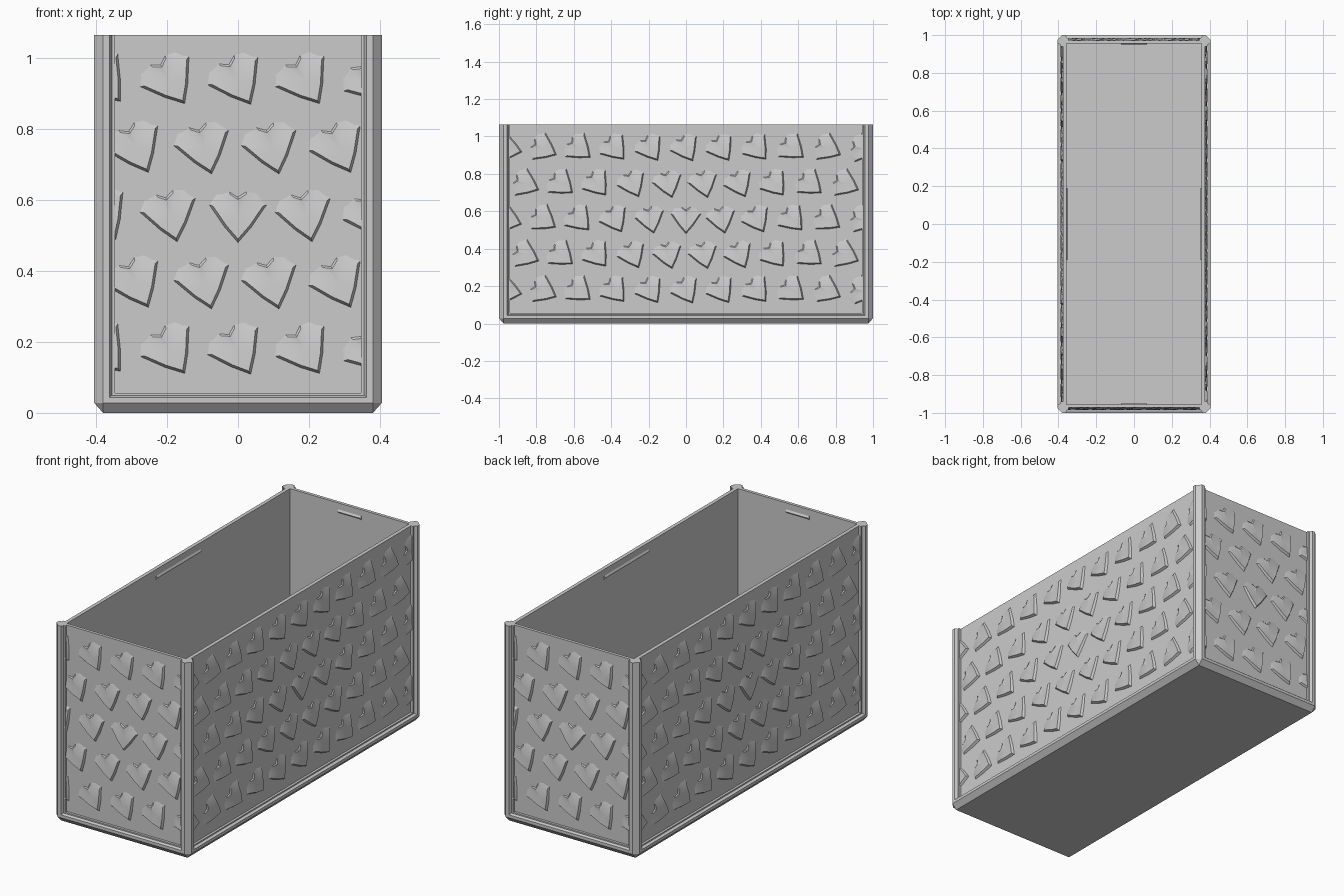
import bpy, bmesh, math
from mathutils import Vector, Matrix

if "Cube" in bpy.data.objects:
    bpy.data.objects.remove(bpy.data.objects["Cube"], do_unlink=True)

mat = bpy.data.materials.new("light grey")
mat.use_nodes = True
grey = (0.6, 0.6, 0.6, 1)
mat.diffuse_color = grey
mat.node_tree.nodes["Principled BSDF"].inputs["Base Color"].default_value = grey

HX, HY, TOP = 0.405, 1.0, 1.065   # outer half sizes and height
CH = 0.025                        # corner chamfer
IX, IY = 0.357, 0.955             # inside half sizes
PX, PY = 0.377, 0.972             # recessed panel planes


def finish(name, bm):
    bmesh.ops.recalc_face_normals(bm, faces=bm.faces)
    me = bpy.data.meshes.new(name)
    bm.to_mesh(me)
    bm.free()
    me.materials.append(mat)
    ob = bpy.data.objects.new(name, me)
    bpy.context.collection.objects.link(ob)
    return ob


def hull(name, pts):
    bm = bmesh.new()
    bmesh.ops.convex_hull(bm, input=[bm.verts.new(p) for p in pts])
    bmesh.ops.dissolve_limit(bm, angle_limit=0.01, verts=bm.verts, edges=bm.edges)
    return finish(name, bm)


def box(name, x0, x1, y0, y1, z0, z1):
    return hull(name, [(x, y, z) for x in (x0, x1) for y in (y0, y1) for z in (z0, z1)])


def octagon(x, y, c, z):
    return [(sx * a, sy * b, z) for sx in (-1, 1) for sy in (-1, 1)
            for a, b in ((x, y - c), (x - c, y))]


# Base with chamfered underside and a stepped upper lip
hull("base", octagon(HX - CH, HY - CH, 0, 0) + octagon(HX, HY, CH, 0.028)
     + octagon(HX, HY, CH, 0.044) + octagon(HX - 0.012, HY - 0.012, CH, 0.049))
box("base_lip", -0.39, 0.39, -0.985, 0.985, 0.03, 0.056)

# Walls
for s, side in ((-1, "right"), (1, "left")):
    box(side + "_wall", s * IX, s * PX, -PY, PY, 0.03, TOP)
for s, side in ((-1, "front"), (1, "back")):
    box(side + "_wall", -IX, IX, s * IY, s * PY, 0.03, TOP)

# Corner posts with a stepped inner lip
POST = [(HX, HY - CH), (HX - CH, HY), (0.362, HY), (0.355, 0.985), (0.346, 0.985),
        (0.346, 0.96), (0.36, 0.96), (0.36, 0.94), (0.39, 0.94), (0.39, 0.95), (HX, 0.957)]
for sx in (-1, 1):
    for sy in (-1, 1):
        bm = bmesh.new()
        f = bm.faces.new([bm.verts.new((sx * x, sy * y, 0.028)) for x, y in POST])
        ext = bmesh.ops.extrude_face_region(bm, geom=[f])["geom"]
        bmesh.ops.translate(bm, vec=(0, 0, TOP - 0.028),
                            verts=[v for v in ext if isinstance(v, bmesh.types.BMVert)])
        finish("%s_%s_post" % ("front" if sy < 0 else "back", "left" if sx > 0 else "right"), bm)

# Small catch ridges inside the rim, wedge shaped
RIDGE = ((0, 0.01), (0.006, 0), (0, -0.01))
for s in (-1, 1):
    hull("long_catch", [(s * (IX - d), y, 1.02 + h) for d, h in RIDGE for y in (-0.19, 0.19)])
    hull("short_catch", [(x, s * (IY - d), 1.02 + h) for d, h in RIDGE for x in (-0.07, 0.07)])

# Heart scale: half outline from tip to notch as (u, v, height)
HALF = [(0, -0.065, 0.013), (0.033, -0.027, 0.012), (0.07, 0.027, 0.008),
        (0.05, 0.055, 0.001), (0.022, 0.06, 0.003), (0, 0.046, 0.008)]
OUTLINE = HALF + [(-u, v, h) for u, v, h in HALF[-2:0:-1]]


def add_heart(bm, cu, cz, turn):
    rot = Matrix.Rotation(turn, 2)

    def vert(u, v, h):
        p = rot @ Vector((u, v))
        return bm.verts.new((cu + p.x, -h, cz + p.y))
    rim = [vert(*p) for p in OUTLINE]
    foot = [vert(u * 1.17, v * 1.17, -0.001) for u, v, h in OUTLINE]
    mid = vert(0, 0, 0.008)
    for i in range(len(rim)):
        j = (i + 1) % len(rim)
        bm.faces.new((rim[i], rim[j], mid))
        bm.faces.new((foot[i], foot[j], rim[j], rim[i]))


# Rows of hearts on each panel, turning more the further they sit from the centre
def heart_panel(name, quarter, half, dist):
    bm = bmesh.new()
    mid_z, pitch = 0.555, 0.19
    for row in range(-2, 3):
        for k in range(-6, 7):
            u = (k + 0.5 * (row % 2)) * pitch
            if abs(u) < half + 0.08:
                r = math.hypot(u, row * pitch)
                add_heart(bm, u, mid_z + row * pitch, math.radians(75 * r))
    for s in (-1, 1):
        bmesh.ops.bisect_plane(bm, geom=bm.verts[:] + bm.edges[:] + bm.faces[:],
                               plane_co=(s * half, 0, 0), plane_no=(s, 0, 0), clear_outer=True)
    bmesh.ops.translate(bm, vec=(0, -dist, 0), verts=bm.verts)
    bmesh.ops.rotate(bm, cent=(0, 0, 0), verts=bm.verts,
                     matrix=Matrix.Rotation(quarter * math.pi / 2, 3, "Z"))
    ob = finish(name, bm)
    bpy.ops.object.select_all(action="DESELECT")
    ob.select_set(True)
    bpy.context.view_layer.objects.active = ob
    bpy.ops.object.shade_smooth_by_angle(angle=math.radians(25))


heart_panel("front_hearts", 0, 0.348, PY)
heart_panel("left_hearts", 1, 0.942, PX)
heart_panel("back_hearts", 2, 0.348, PY)
heart_panel("right_hearts", 3, 0.942, PX)
